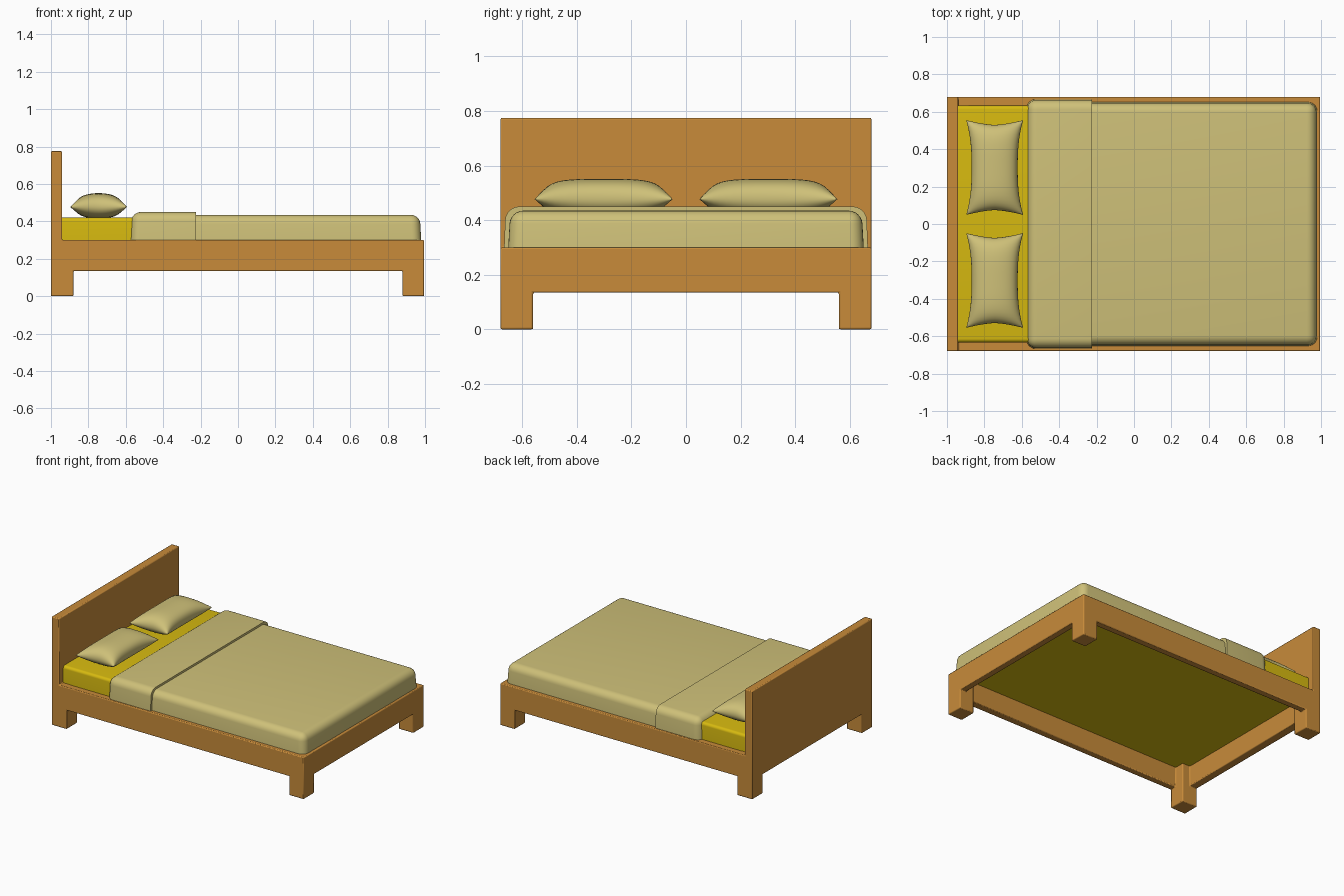
import bpy, bmesh, math
from mathutils import Vector

if "Cube" in bpy.data.objects:
    bpy.data.objects.remove(bpy.data.objects["Cube"])


def material(name, rgb):
    m = bpy.data.materials.new(name)
    m.diffuse_color = (*rgb, 1)
    m.use_nodes = True
    m.node_tree.nodes["Principled BSDF"].inputs["Base Color"].default_value = m.diffuse_color
    return m


WOOD = material("warm_wood", (0.58, 0.26, 0.042))
SHEET = material("yellow_sheet", (0.68, 0.49, 0.005))
LINEN = material("pale_linen", (0.62, 0.53, 0.19))


def finish(bm, name, mat, angle=40):
    bmesh.ops.recalc_face_normals(bm, faces=bm.faces)
    me = bpy.data.meshes.new(name)
    bm.to_mesh(me)
    bm.free()
    ob = bpy.data.objects.new(name, me)
    bpy.context.collection.objects.link(ob)
    me.materials.append(mat)
    bpy.ops.object.select_all(action='DESELECT')
    ob.select_set(True)
    bpy.context.view_layer.objects.active = ob
    bpy.ops.object.shade_smooth_by_angle(angle=math.radians(angle))
    return ob


# Bedstead: corner legs, arched rails and headboard as one block built from kept cells
xs = [-1, -0.94, -0.88, 0.88, 0.945, 0.995]
ys = [-0.68, -0.63, -0.56, 0.56, 0.63, 0.68]
zs = [0, 0.135, 0.30, 0.775]


def solid(i, j, k):
    if not (0 <= i < 5 and 0 <= j < 5 and 0 <= k < 3):
        return False
    if k == 2:
        return i == 0                                   # headboard
    leg = i != 2 and j != 2
    rail = k == 1 and (i in (0, 4) or j in (0, 4))
    return leg or rail


bm = bmesh.new()
grid = (xs, ys, zs)
for i in range(5):
    for j in range(5):
        for k in range(3):
            if not solid(i, j, k):
                continue
            for axis in range(3):
                for side in (0, 1):
                    n = [i, j, k]
                    n[axis] += 2 * side - 1
                    if solid(*n):
                        continue
                    corners = []
                    for a, b in ((0, 0), (1, 0), (1, 1), (0, 1)):
                        c = [i, j, k]
                        c[axis] += side
                        c[(axis + 1) % 3] += a
                        c[(axis + 2) % 3] += b
                        corners.append(bm.verts.new([grid[d][c[d]] for d in range(3)]))
                    bm.faces.new(corners)
bmesh.ops.remove_doubles(bm, verts=bm.verts, dist=1e-4)
bmesh.ops.recalc_face_normals(bm, faces=bm.faces)
bmesh.ops.dissolve_limit(bm, angle_limit=0.01, verts=bm.verts, edges=bm.edges)
bedstead = finish(bm, "bedstead", WOOD, 30)
bevel = bedstead.modifiers.new("softened_edges", 'BEVEL')
bevel.width = 0.006
bevel.segments = 2
bevel.limit_method = 'ANGLE'


# Soft slabs: boxes with rounded upper and upright edges
def soft_slab(name, lo, hi, radius, mat, taper=0.0, square_ends=()):
    bm = bmesh.new()
    bmesh.ops.create_cube(bm, size=1)
    lo, hi = Vector(lo), Vector(hi)
    mid, size = (lo + hi) / 2, hi - lo
    ends = [e for e in bm.edges
            if not all(v.co.z < 0 for v in e.verts)
            and not any(all(v.co.x * s > 0 for v in e.verts) for s in square_ends)]
    for v in bm.verts:
        top = v.co.z > 0
        sx, sy = math.copysign(1, v.co.x), math.copysign(1, v.co.y)
        v.co = mid + Vector(a * b for a, b in zip(v.co, size))
        if top:
            v.co.y -= sy * taper
            if sx not in square_ends:
                v.co.x -= sx * taper
    bmesh.ops.bevel(bm, geom=ends, offset=radius, offset_type='OFFSET',
                    segments=6, profile=0.5, affect='EDGES', clamp_overlap=True)
    return finish(bm, name, mat)


soft_slab("mattress", (-0.94, -0.633, 0.28), (0.95, 0.633, 0.42), 0.02, SHEET, 0, (-1,))
soft_slab("blanket", (-0.50, -0.652, 0.29), (0.98, 0.652, 0.435), 0.048, LINEN, 0.008, (-1,))
soft_slab("blanket_fold", (-0.575, -0.667, 0.29), (-0.225, 0.667, 0.45), 0.05, LINEN, 0.006, (1,))


# Pillows: two puffed skins on a grid with pinched edges and pointed corners
def pillow(name, cy, n=24):
    bm = bmesh.new()
    for side in (1, -1):
        rows = []
        for a in range(n + 1):
            row = []
            for b in range(n + 1):
                u = math.sin(math.pi * (a / n - 0.5))
                v = math.sin(math.pi * (b / n - 0.5))
                x = 0.152 * u * (1 - 0.19 * (1 - abs(v) ** 2.5) * u * u)
                y = 0.253 * v * (1 - 0.10 * (1 - abs(u) ** 1.5) * v * v)
                puff = max(0, (1 - u * u) * (1 - v ** 4)) ** 0.5
                z = 0.477 + side * (0.074 if side > 0 else 0.062) * puff
                row.append(bm.verts.new((-0.745 + x, cy + y, z)))
            rows.append(row)
        for a in range(n):
            for b in range(n):
                bm.faces.new((rows[a][b], rows[a + 1][b], rows[a + 1][b + 1], rows[a][b + 1]))
    bmesh.ops.remove_doubles(bm, verts=bm.verts, dist=1e-5)
    return finish(bm, name, LINEN, 60)


for label, s in (("front", -1), ("back", 1)):
    pillow(f"pillow_{label}", s * 0.302)
